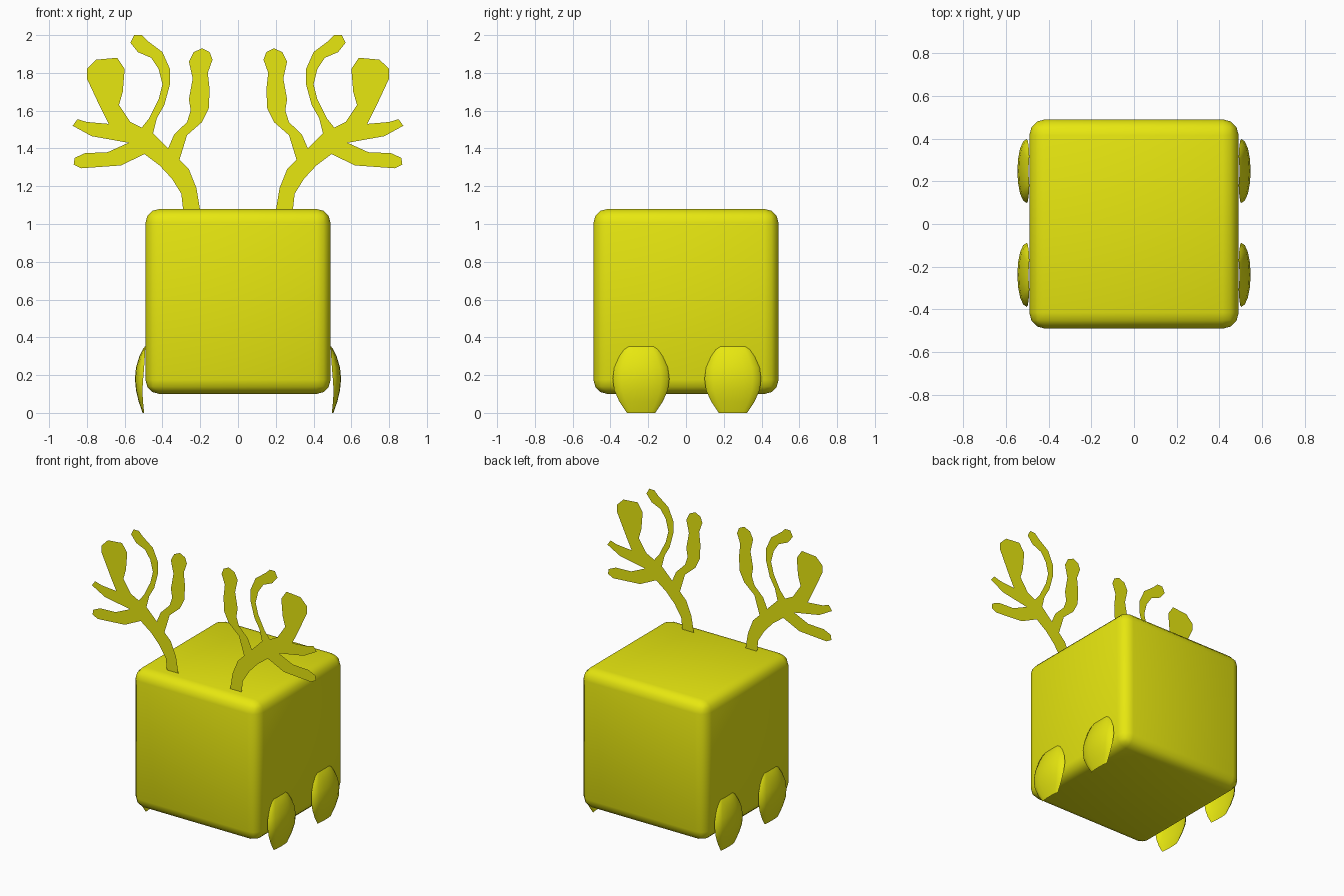
import bpy, bmesh, math

if "Cube" in bpy.data.objects:
    bpy.data.objects.remove(bpy.data.objects["Cube"])

yellow = bpy.data.materials.new("yellow")
yellow.diffuse_color = (0.8, 0.8, 0.005, 1)
yellow.use_nodes = True
yellow.node_tree.nodes["Principled BSDF"].inputs["Base Color"].default_value = yellow.diffuse_color


def make_object(name, bm):
    mesh = bpy.data.meshes.new(name)
    bm.to_mesh(mesh)
    bm.free()
    mesh.materials.append(yellow)
    obj = bpy.data.objects.new(name, mesh)
    bpy.context.collection.objects.link(obj)
    return obj


def smooth(obj, angle):
    bpy.ops.object.select_all(action='DESELECT')
    obj.select_set(True)
    bpy.context.view_layer.objects.active = obj
    bpy.ops.object.shade_smooth_by_angle(angle=math.radians(angle))


def mirror_x(obj):
    obj.modifiers.new("mirror", 'MIRROR').use_axis[0] = True


# Body: cube with rounded edges
bm = bmesh.new()
bmesh.ops.create_cube(bm, size=0.98)
bmesh.ops.translate(bm, verts=bm.verts, vec=(0, 0, 0.59))
bmesh.ops.bevel(bm, geom=bm.edges[:], offset=0.075, segments=3,
                profile=0.5, affect='EDGES')
smooth(make_object("body", bm), 60)

# Feet: curved shells, rows of (height, half width, rim x, outer x)
foot_rows = [(0.0, 0.075, 0.497, 0.505), (0.06, 0.115, 0.503, 0.526),
             (0.12, 0.142, 0.506, 0.540), (0.18, 0.15, 0.502, 0.546),
             (0.24, 0.142, 0.497, 0.540), (0.30, 0.115, 0.493, 0.522),
             (0.335, 0.09, 0.491, 0.505), (0.352, 0.065, 0.490, 0.493)]
for name, y in (("front_feet", -0.238), ("back_feet", 0.248)):
    bm = bmesh.new()
    rows = []
    for z, half, rim, outer in foot_rows:
        row = []
        for i in range(9):
            a = math.pi * i / 8
            row.append(bm.verts.new((rim + (outer - rim) * math.sin(a),
                                     y - half * math.cos(a), z)))
        rows.append(row)
    for low, high in zip(rows, rows[1:]):
        for i in range(8):
            bm.faces.new((low[i], low[i + 1], high[i + 1], high[i]))
    foot = make_object(name, bm)
    smooth(foot, 60)
    mirror_x(foot)

# Antlers: flat branching outline (x, z), mirrored
outline = [
    # broad outer tine
    (.80, 1.82), (.75, 1.87), (.64, 1.88), (.60, 1.82), (.61, 1.70),
    (.63, 1.63), (.57, 1.54), (.51, 1.51),
    # tall hooked tine
    (.47, 1.56), (.42, 1.66), (.40, 1.74), (.42, 1.82), (.46, 1.88),
    (.53, 1.91), (.57, 1.96), (.55, 2.0), (.51, 2.0), (.48, 1.97),
    (.40, 1.91), (.36, 1.82), (.36, 1.74), (.39, 1.63), (.43, 1.56),
    (.45, 1.48), (.37, 1.40),
    # inner tine
    (.34, 1.47), (.27, 1.54), (.25, 1.60), (.26, 1.66), (.24, 1.77),
    (.26, 1.86), (.235, 1.91), (.19, 1.93), (.15, 1.91), (.135, 1.87),
    (.16, 1.80), (.15, 1.71), (.155, 1.61), (.19, 1.54), (.27, 1.47),
    # stem
    (.31, 1.34), (.26, 1.29), (.22, 1.19), (.20, 1.07), (.29, 1.07),
    (.30, 1.16), (.35, 1.24), (.415, 1.31), (.495, 1.37),
    # two low side tines
    (.62, 1.31), (.83, 1.295), (.87, 1.315), (.865, 1.35), (.81, 1.375),
    (.69, 1.38), (.58, 1.43), (.775, 1.465), (.875, 1.52), (.85, 1.555),
    (.80, 1.54), (.685, 1.53), (.73, 1.62), (.80, 1.77)]
bm = bmesh.new()
face = bm.faces.new([bm.verts.new((x, -0.375, z)) for x, z in outline])
face.normal_update()
if face.normal.y > 0:
    face.normal_flip()
bmesh.ops.triangulate(bm, faces=bm.faces[:])
mirror_x(make_object("antlers", bm))
